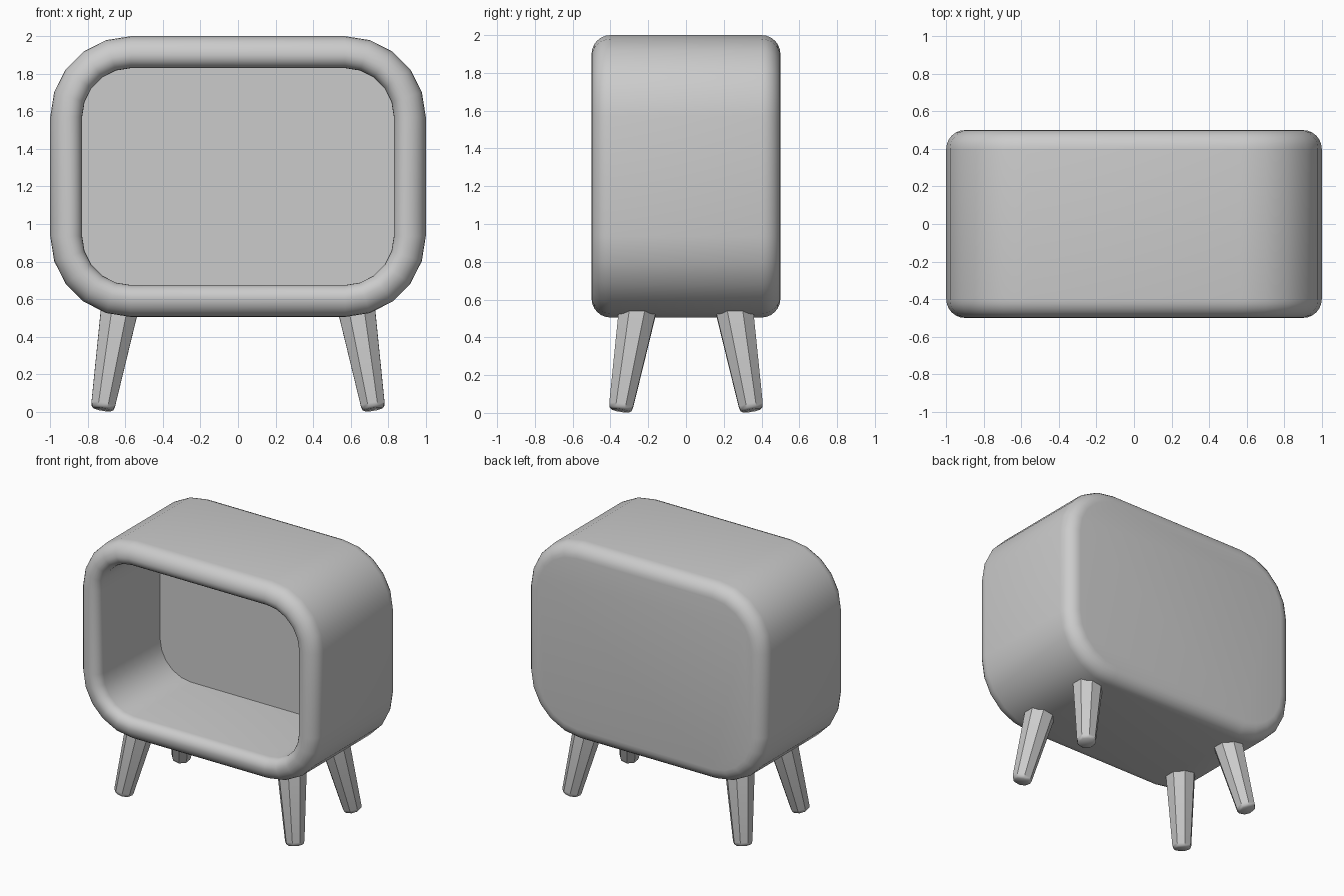
import bpy, bmesh, math
from mathutils import Vector

cube = bpy.data.objects.get("Cube")
if cube:
    bpy.data.objects.remove(cube, do_unlink=True)

grey = bpy.data.materials.new("plain_grey")
grey.use_nodes = True
colour = (0.6, 0.6, 0.6, 1)
grey.diffuse_color = colour
grey.node_tree.nodes["Principled BSDF"].inputs["Base Color"].default_value = colour


def loft(name, rings):
    """Skin a list of closed rings and cap both ends."""
    bm = bmesh.new()
    loops = [[bm.verts.new(p) for p in ring] for ring in rings]
    for a, b in zip(loops, loops[1:]):
        for i in range(len(a)):
            j = (i + 1) % len(a)
            bm.faces.new((a[i], a[j], b[j], b[i]))
    bm.faces.new(loops[0])
    bm.faces.new(loops[-1])
    bmesh.ops.recalc_face_normals(bm, faces=bm.faces)
    mesh = bpy.data.meshes.new(name)
    bm.to_mesh(mesh)
    bm.free()
    mesh.materials.append(grey)
    obj = bpy.data.objects.new(name, mesh)
    bpy.context.collection.objects.link(obj)
    bpy.ops.object.select_all(action='DESELECT')
    obj.select_set(True)
    bpy.context.view_layer.objects.active = obj
    bpy.ops.object.shade_smooth_by_angle(angle=math.radians(40))
    return obj


# Housing: rounded rectangles, inset by d, lofted along y
HALF_W, HALF_H, MID_Z, CORNER, STEPS = 1.0, 0.7475, 1.2525, 0.43, 5


def rounded_ring(d, y):
    points = []
    for quarter, (sx, sz) in enumerate([(1, 1), (-1, 1), (-1, -1), (1, -1)]):
        for k in range(STEPS + 1):
            a = math.pi / 2 * (quarter + k / STEPS)
            points.append((sx * (HALF_W - CORNER) + (CORNER - d) * math.cos(a), y,
                           MID_Z + sz * (HALF_H - CORNER) + (CORNER - d) * math.sin(a)))
    return points


def fillet(d, y, r, start, end, n=6):
    """Quarter-round section given as (inset, y) pairs."""
    angles = [math.radians(start + (end - start) * k / n) for k in range(n + 1)]
    return [(d + r * math.cos(a), y + r * math.sin(a)) for a in angles]


EDGE, LIP, WALL, BACK_Y = 0.1, 0.07, 0.17, 0.25
section = fillet(EDGE, 0.5 - EDGE, EDGE, 90, 180)            # back edge
section += fillet(EDGE, EDGE - 0.5, EDGE, 180, 270)          # front outer edge
section += fillet(EDGE, LIP - 0.5, LIP, 270, 360)[1:]        # front inner lip
section.append((WALL, BACK_Y))                               # recess back
loft("housing", [rounded_ring(d, y) for d, y in section])

# Legs: tapered, splayed outwards, with a softened foot
SIDES = 8
PROFILE = [(0, 0.112), (0.955, 0.069), (0.985, 0.063), (1, 0.05)]


def leg(name, sx, sy):
    top = Vector((sx * 0.62, sy * 0.245, 0.61))
    foot = Vector((sx * 0.722, sy * 0.348, 0.013))
    axis = (foot - top).normalized()
    u = Vector((0, 1, 0)).cross(axis).normalized()
    v = axis.cross(u)
    rings = []
    for t, r in PROFILE:
        centre = top.lerp(foot, t)
        angles = [math.tau * (i + 0.5) / SIDES for i in range(SIDES)]
        rings.append([centre + r * (u * math.cos(a) + v * math.sin(a)) for a in angles])
    loft(name, rings)


for sx, side in ((1, "left"), (-1, "right")):
    for sy, end in ((-1, "front"), (1, "back")):
        leg(f"{end}_{side}_leg", sx, sy)
